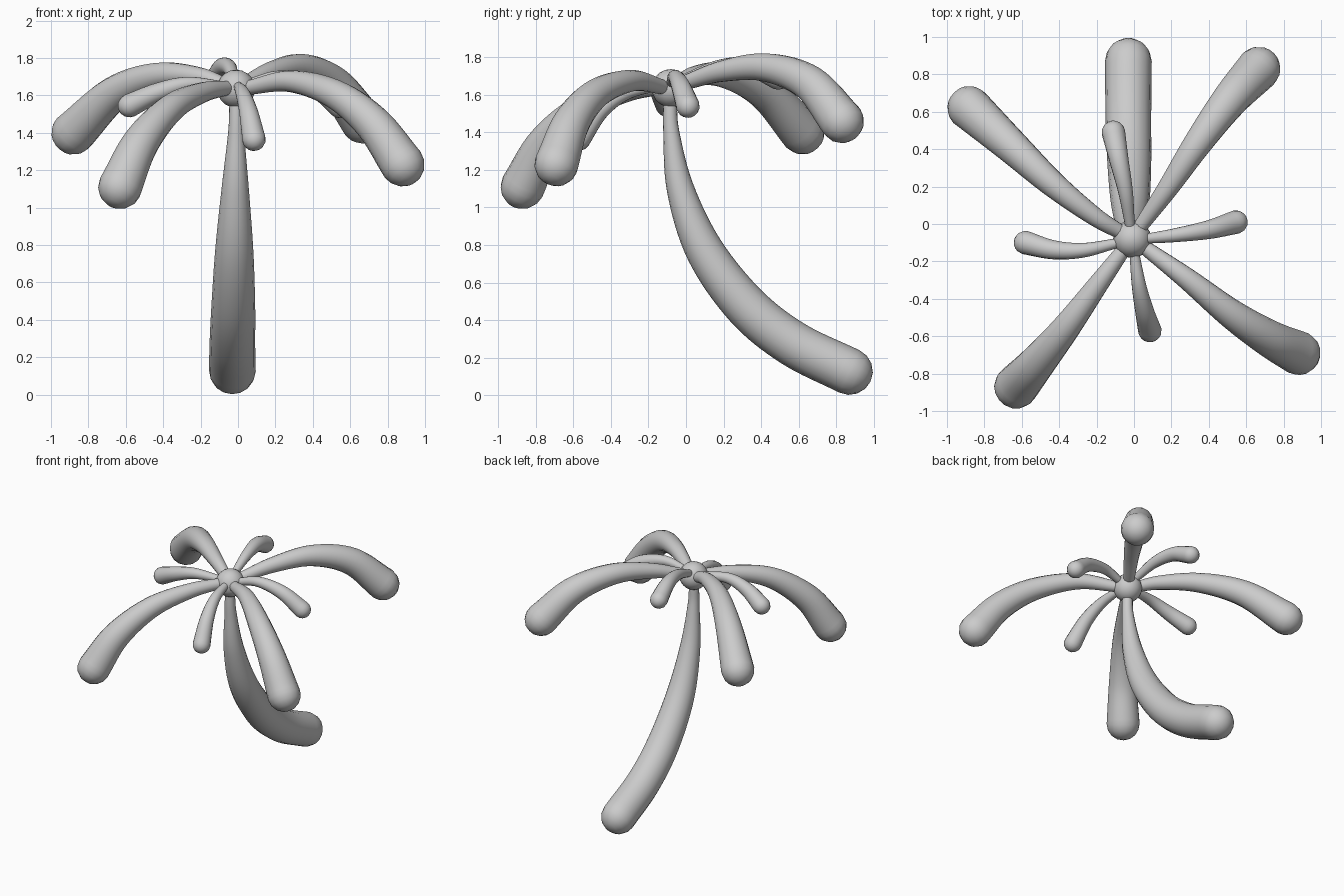
import bpy, bmesh, math
from mathutils import Vector

if "Cube" in bpy.data.objects:
    bpy.data.objects.remove(bpy.data.objects["Cube"])


def finish(name, bm):
    bmesh.ops.recalc_face_normals(bm, faces=bm.faces)
    me = bpy.data.meshes.new(name)
    bm.to_mesh(me)
    bm.free()
    for p in me.polygons:
        p.use_smooth = True
    ob = bpy.data.objects.new(name, me)
    bpy.context.collection.objects.link(ob)
    return ob


def spline(pts, steps=8):
    """Catmull-Rom samples through the 4D points (x, y, z, radius)."""
    p = [2 * pts[0] - pts[1]] + pts + [2 * pts[-1] - pts[-2]]
    out = []
    for i in range(1, len(p) - 2):
        a, b, c, d = p[i - 1:i + 3]
        for k in range(steps):
            t = k / steps
            out.append(0.5 * (2 * b + (c - a) * t + (2 * a - 5 * b + 4 * c - d) * t * t
                              + (3 * b - a - 3 * c + d) * t ** 3))
    return out + [pts[-1]]


def tube(name, pts, sides=16, cap=4):
    """Tapered tube with rounded ends."""
    s = spline([Vector(p) for p in pts])
    cen = [v.to_3d() for v in s]
    rad = [v[3] for v in s]
    n = len(s)
    tan = [(cen[min(i + 1, n - 1)] - cen[max(i - 1, 0)]).normalized() for i in range(n)]
    rings = [(cen[0] - tan[0] * rad[0] * math.cos(a), rad[0] * math.sin(a), tan[0])
             for a in [math.pi / 2 * k / cap for k in range(1, cap)]]
    rings += list(zip(cen, rad, tan))
    rings += [(cen[-1] + tan[-1] * rad[-1] * math.sin(a), rad[-1] * math.cos(a), tan[-1])
              for a in [math.pi / 2 * k / cap for k in range(1, cap)]]
    bm = bmesh.new()
    side = tan[0].orthogonal().normalized()
    loops = []
    for c, r, t in rings:
        side = (side - t * side.dot(t)).normalized()
        up = t.cross(side)
        loops.append([bm.verts.new(c + r * (math.cos(a) * side + math.sin(a) * up))
                      for a in [2 * math.pi * k / sides for k in range(sides)]])
    for l0, l1 in zip(loops, loops[1:]):
        for k in range(sides):
            j = (k + 1) % sides
            bm.faces.new((l0[k], l0[j], l1[j], l1[k]))
    # pole fans
    for loop, pole in ((loops[0], cen[0] - tan[0] * rad[0]),
                       (loops[-1], cen[-1] + tan[-1] * rad[-1])):
        v = bm.verts.new(pole)
        for k in range(sides):
            bm.faces.new((loop[k], loop[(k + 1) % sides], v))
    return finish(name, bm)


def frond(name, pts, r0, r1):
    """Frond whose radius grows evenly along its length."""
    pts = [Vector(p) for p in pts]
    d = [0]
    for a, b in zip(pts, pts[1:]):
        d.append(d[-1] + (b - a).length)
    tube(name, [(*p, r0 + (r1 - r0) * x / d[-1]) for p, x in zip(pts, d)])


# crown hub
bm = bmesh.new()
bmesh.ops.create_uvsphere(bm, u_segments=16, v_segments=10, radius=0.102)
finish("crown_hub", bm).location = (-0.01, -0.08, 1.635)

# leaning trunk
tube("trunk", [(-.01, -.085, 1.56, .036), (-.01, -.078, 1.4, .043), (-.015, -.03, 1.1, .073),
               (-.02, .1, .77, .102), (-.025, .32, .475, .117), (-.03, .57, .275, .122),
               (-.03, .87, .127, .125)])

# long fronds
LONG = {
    "front_right": [(.05, -.12, 1.64), (.28, -.29, 1.675), (.52, -.48, 1.605), (.72, -.61, 1.45), (.88, -.69, 1.23)],
    "front_left": [(-.05, -.13, 1.64), (-.19, -.32, 1.615), (-.36, -.55, 1.53), (-.52, -.745, 1.345), (-.63, -.87, 1.11)],
    "back_right": [(.03, -.02, 1.66), (.18, .19, 1.725), (.34, .43, 1.745), (.51, .66, 1.66), (.665, .83, 1.46)],
    "back_left": [(-.06, -.05, 1.65), (-.21, .04, 1.70), (-.43, .21, 1.705), (-.66, .42, 1.61), (-.88, .62, 1.40)],
}
for n, pts in LONG.items():
    frond("long_frond_" + n, pts, .038, .118)

# short fronds
SHORT = {
    "right": [(.05, -.08, 1.66), (.22, -.06, 1.695), (.40, -.03, 1.65), (.545, .01, 1.54)],
    "left": [(-.08, -.1, 1.65), (-.27, -.14, 1.66), (-.43, -.138, 1.615), (-.58, -.1, 1.545)],
    "back": [(-.02, -.02, 1.68), (-.045, .17, 1.745), (-.08, .34, 1.75), (-.11, .49, 1.69)],
    "front": [(0, -.14, 1.65), (.025, -.32, 1.61), (.055, -.46, 1.515), (.085, -.57, 1.365)],
}
for n, pts in SHORT.items():
    frond("short_frond_" + n, pts, .025, .063)
